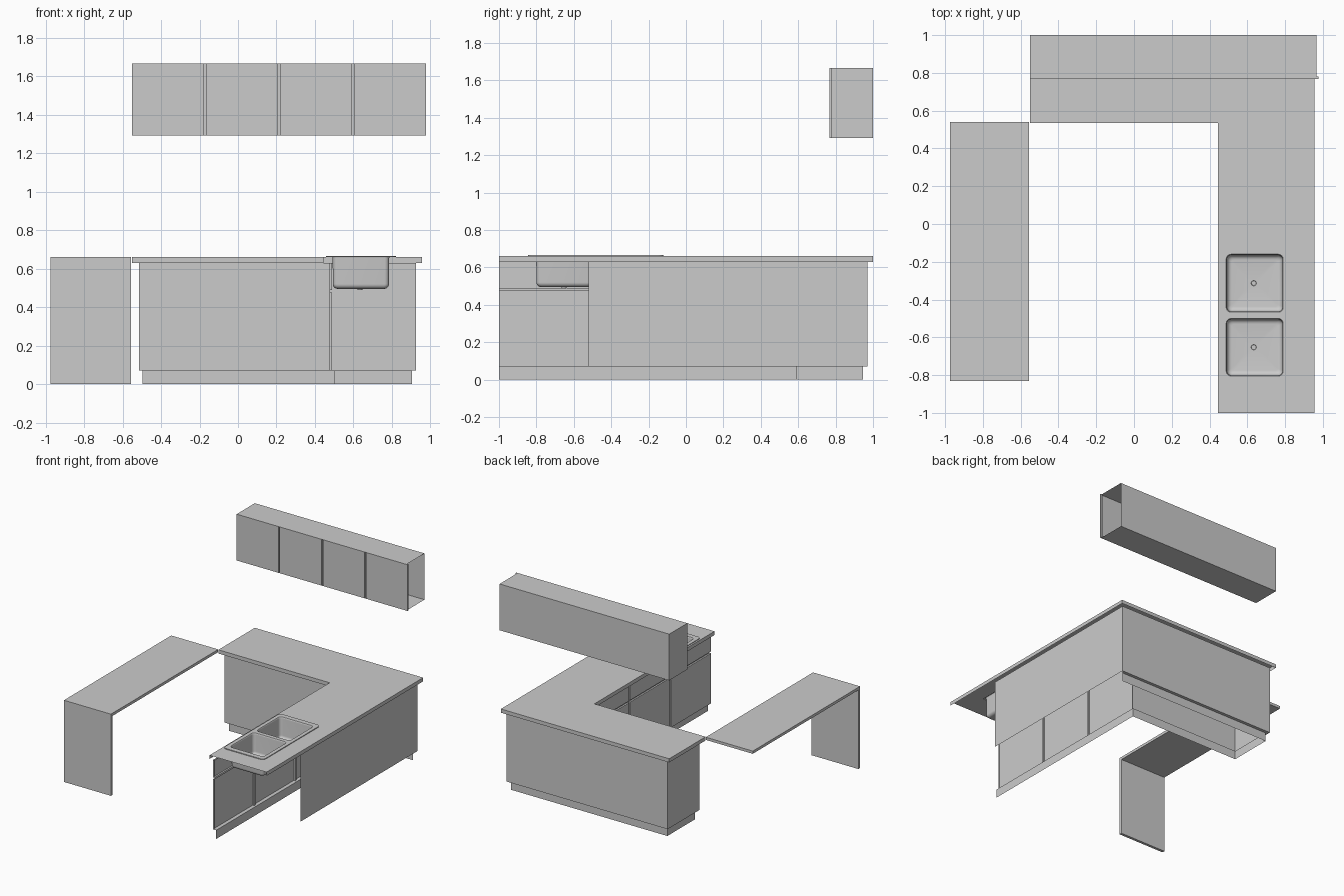
import bpy, bmesh
from math import sin, cos, pi
from mathutils import Vector

if "Cube" in bpy.data.objects:
    bpy.data.objects.remove(bpy.data.objects["Cube"])


def finish(bm, name, smooth=False):
    bmesh.ops.remove_doubles(bm, verts=bm.verts, dist=1e-5)
    bmesh.ops.recalc_face_normals(bm, faces=bm.faces)
    me = bpy.data.meshes.new(name)
    bm.to_mesh(me)
    bm.free()
    ob = bpy.data.objects.new(name, me)
    bpy.context.collection.objects.link(ob)
    if smooth:
        bpy.ops.object.select_all(action='DESELECT')
        ob.select_set(True)
        bpy.context.view_layer.objects.active = ob
        bpy.ops.object.shade_smooth_by_angle(angle=0.7)
    return ob


def ring(bm, pts, z):
    return [bm.verts.new((x, y, z)) for x, y in pts]


def ring_edges(bm, vs):
    return [bm.edges.new((a, b)) for a, b in zip(vs, vs[1:] + vs[:1])]


def fill(bm, rings):
    edges = [e for r in rings for e in ring_edges(bm, r)]
    bmesh.ops.triangle_fill(bm, edges=edges, use_beauty=True, normal=(0, 0, 1))


def skin(bm, a, b, closed=True):
    n = len(a)
    for i in range(n if closed else n - 1):
        j = (i + 1) % n
        bm.faces.new((a[i], a[j], b[j], b[i]))


def rect(x0, x1, y0, y1):
    return [(x0, y0), (x1, y0), (x1, y1), (x0, y1)]


def rounded(x0, x1, y0, y1, r, n=6):
    pts = []
    corners = [(x1 - r, y1 - r), (x0 + r, y1 - r), (x0 + r, y0 + r), (x1 - r, y0 + r)]
    for k, (cx, cy) in enumerate(corners):
        for i in range(n + 1):
            a = (k + i / n) * pi / 2
            pts.append((cx + r * cos(a), cy + r * sin(a)))
    return pts


def grooved_front(bm, us, vs, depth, place):
    """Door fronts in the given (start, end) spans; gaps between sit back by depth."""
    def quad(*cs):
        bm.faces.new([bm.verts.new(place(*c)) for c in cs])
    for i, (a, b) in enumerate(us):
        for j, (c, d) in enumerate(vs):
            box = [(a, c), (b, c), (b, d), (a, d)]
            quad(*[(u, v, 0) for u, v in box])
            for p, q in zip(box, box[1:] + box[:1]):
                quad((*p, 0), (*q, 0), (*q, depth), (*p, depth))
            if j + 1 < len(vs):
                e = vs[j + 1][0]
                quad((a, d, depth), (b, d, depth), (b, e, depth), (a, e, depth))
        if i + 1 < len(us):
            e, lo, hi = us[i + 1][0], vs[0][0], vs[-1][1]
            quad((b, lo, depth), (e, lo, depth), (e, hi, depth), (b, hi, depth))


# Worktop: thin L-shaped shell, open below and at the sink end
bm = bmesh.new()
outline = [(0.445, -1), (0.445, 0.535), (-0.55, 0.535), (-0.55, 1), (0.955, 1), (0.955, -1)]
top = ring(bm, outline, 0.66)
fill(bm, [top, ring(bm, rect(0.484, 0.797, -0.81, -0.155), 0.66)])
skin(bm, top, ring(bm, outline, 0.63), closed=False)
finish(bm, "worktop")

# Base cabinet panels, ledge and recessed toe kick
bm = bmesh.new()
panel = [(0.475, 0.565), (-0.515, 0.565), (-0.515, 0.97), (0.925, 0.97), (0.925, -0.52)]
skin(bm, ring(bm, panel, 0.63), ring(bm, panel, 0.07), closed=False)
finish(bm, "base_panels")

bm = bmesh.new()
edge = [(0.475, -1), (0.475, 0.565), (-0.515, 0.565), (-0.515, 0.97), (0.925, 0.97)]
kick = [(0.505, -1), (0.505, 0.59), (-0.495, 0.59), (-0.495, 0.945), (0.905, 0.945)]
upper = ring(bm, kick, 0.07)
skin(bm, ring(bm, edge, 0.07), upper, closed=False)
skin(bm, upper, ring(bm, kick, 0), closed=False)
finish(bm, "toe_kick")

# Drawer and door fronts under the sink run
bm = bmesh.new()
grooved_front(bm, [(-1, -0.49), (-0.475, 0.035), (0.05, 0.565)],
              [(0.07, 0.475), (0.49, 0.63)], 0.013,
              lambda u, v, d: (0.475 + d, u, v))
finish(bm, "base_doors")

# Wall cabinet: sleeve open at the right end, with four doors
bm = bmesh.new()
X0, X1, Y0, Y1, Z0, Z1 = -0.55, 0.967, 0.768, 1.0, 1.293, 1.667
section = [(Y0, Z0), (Y1, Z0), (Y1, Z1), (Y0, Z1)]
left = [bm.verts.new((X0, y, z)) for y, z in section]
right = [bm.verts.new((X1, y, z)) for y, z in section]
skin(bm, left, right, closed=False)
bm.faces.new(left)
finish(bm, "wall_cabinet")

bm = bmesh.new()
doors = [(X0 + 0.385 * i, X0 + 0.385 * i + 0.373) for i in range(4)]
grooved_front(bm, doors + [(0.965, X1)], [(Z0, Z1)], 0.013,
              lambda u, v, d: (u, Y0 + d, v))
finish(bm, "wall_cabinet_doors")

# Breakfast table: one slab bent down into a front leg
bm = bmesh.new()
T = 0.022
profile = [(-0.83, 0), (-0.83, 0.66), (0.54, 0.66), (0.54, 0.66 - T),
           (-0.83 + T, 0.66 - T), (-0.83 + T, 0)]
a = [bm.verts.new((-0.975, y, z)) for y, z in profile]
b = [bm.verts.new((-0.555, y, z)) for y, z in profile]
skin(bm, a, b)
bm.faces.new(a)
bm.faces.new(b)
finish(bm, "breakfast_table")

# Double sink: rim plate, two rounded bowls with drains
bm = bmesh.new()
rim_pts = rounded(0.458, 0.82, -0.845, -0.12, 0.03)
rim = ring(bm, rim_pts, 0.666)
skin(bm, rim, ring(bm, rim_pts, 0.66))
mouths = []
for y0, y1 in [(-0.805, -0.5), (-0.467, -0.16)]:
    x0, x1, r = 0.488, 0.79, 0.026
    cx, cy = (x0 + x1) / 2 - 0.005, (y0 + y1) / 2

    def bowl(inset, z):
        return ring(bm, rounded(x0 + inset, x1 - inset, y0 + inset, y1 - inset,
                                max(r - inset * 0.5, 0.008)), z)

    loops = [bowl(0, 0.666), bowl(0.003, 0.662), bowl(0.004, 0.655)]
    mouths.append(loops[0])
    f = 0.025                                  # fillet to the bowl floor
    for i in range(6):
        t = i / 5 * pi / 2
        loops.append(bowl(0.005 + f * (1 - cos(t)), 0.495 + f * (1 - sin(t))))
    for rad, z in [(0.014, 0.494), (0.012, 0.488)]:
        loops.append(ring(bm, rounded(cx - rad, cx + rad, cy - rad, cy + rad, rad), z))
    for p, q in zip(loops, loops[1:]):
        skin(bm, p, q)
    bm.faces.new(loops[-1])
edges = []
for lp in [rim] + mouths:
    edges += [bm.edges.get((p, q)) for p, q in zip(lp, lp[1:] + lp[:1])]
bmesh.ops.triangle_fill(bm, edges=edges, use_beauty=True, normal=(0, 0, 1))
finish(bm, "double_sink", smooth=True)
